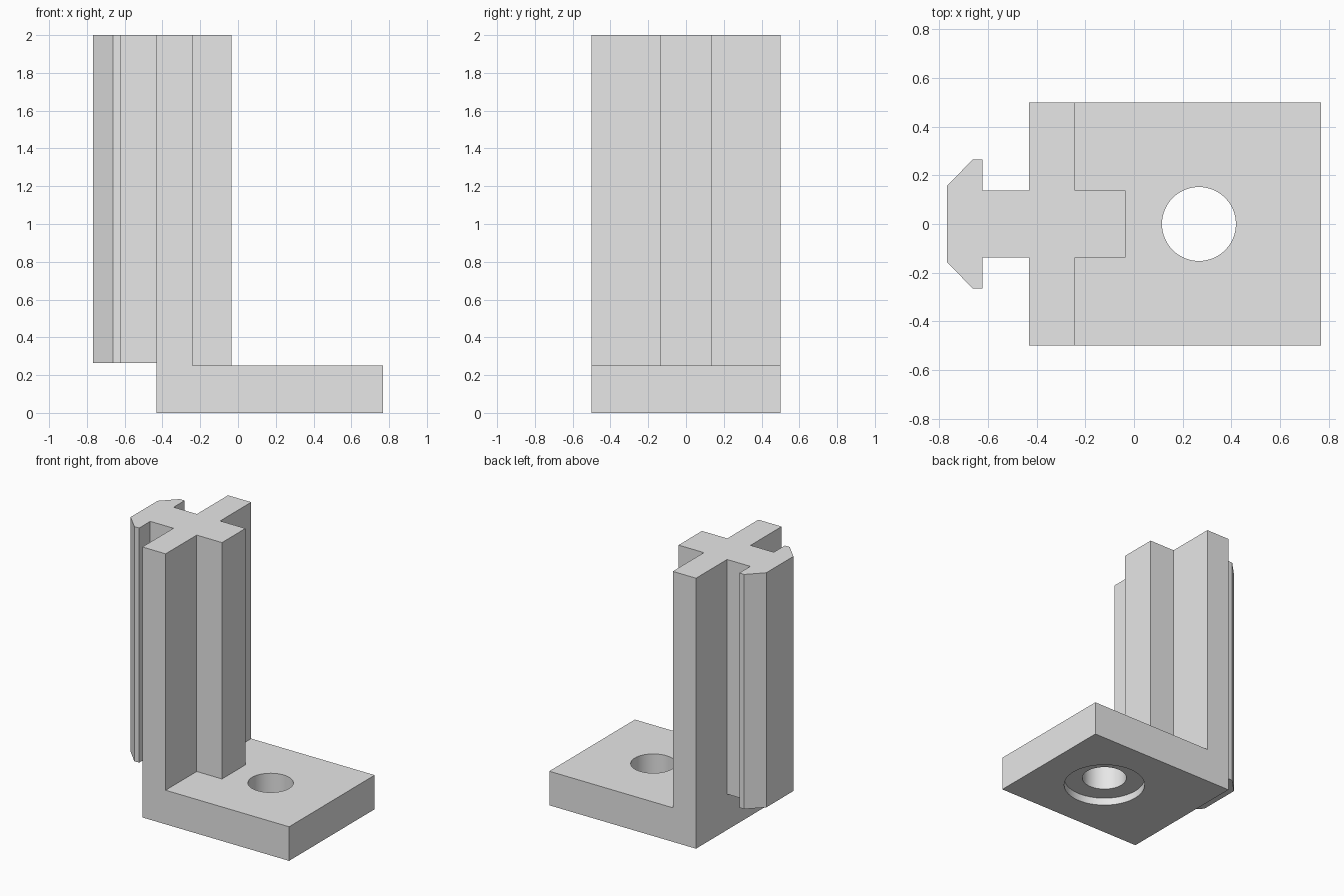
import bpy, bmesh, math

if "Cube" in bpy.data.objects:
    bpy.data.objects.remove(bpy.data.objects["Cube"])

# Single flat colour
grey = bpy.data.materials.new("light grey")
grey.diffuse_color = (0.8, 0.8, 0.8, 1)
grey.use_nodes = True
grey.node_tree.nodes["Principled BSDF"].inputs["Base Color"].default_value = grey.diffuse_color


def prism(name, profile, axis, start, end):
    """Extrude a closed 2D profile along z (profile is x, y) or y (profile is x, z)."""
    bm = bmesh.new()
    place = (lambda a, b: (a, b, start)) if axis == "z" else (lambda a, b: (a, start, b))
    face = bm.faces.new([bm.verts.new(place(a, b)) for a, b in profile])
    moved = bmesh.ops.extrude_face_region(bm, geom=[face])["geom"]
    offset = (0, 0, end - start) if axis == "z" else (0, end - start, 0)
    bmesh.ops.translate(bm, vec=offset, verts=[v for v in moved if isinstance(v, bmesh.types.BMVert)])
    bmesh.ops.recalc_face_normals(bm, faces=bm.faces)
    mesh = bpy.data.meshes.new(name)
    bm.to_mesh(mesh)
    bm.free()
    mesh.materials.append(grey)
    obj = bpy.data.objects.new(name, mesh)
    bpy.context.collection.objects.link(obj)
    return obj


def circle(x, radius, sides=64):
    return [(x + radius * math.cos(2 * math.pi * i / sides),
             radius * math.sin(2 * math.pi * i / sides)) for i in range(sides)]


def combine(target, tool, operation):
    """Apply a boolean and discard the tool."""
    mod = target.modifiers.new(operation, "BOOLEAN")
    mod.operation, mod.object, mod.solver = operation, tool, "EXACT"
    bpy.context.view_layer.objects.active = target
    bpy.ops.object.modifier_apply(modifier=mod.name)
    bpy.data.objects.remove(tool)


# L-shaped bracket: foot and upright plate
bracket = prism("bracket", [(-0.432, 0), (0.768, 0), (0.768, 0.252), (-0.242, 0.252),
                            (-0.242, 2), (-0.432, 2)], "y", -0.5, 0.5)

# Square rib on the inner face of the upright
rib = prism("rib", [(-0.34, -0.137), (-0.035, -0.137), (-0.035, 0.137), (-0.34, 0.137)],
            "z", 0.15, 2)
combine(bracket, rib, "UNION")

# T-shaped sliding tongue with bevelled head on the outer face
half = [(-0.34, 0.137), (-0.622, 0.137), (-0.622, 0.266), (-0.662, 0.266), (-0.768, 0.158)]
tongue = prism("tongue", half + [(x, -y) for x, y in reversed(half)], "z", 0.265, 2)
combine(bracket, tongue, "UNION")

# Bolt hole, with a wide shallow counterbore underneath
combine(bracket, prism("hole", circle(0.267, 0.152), "z", -0.1, 0.4), "DIFFERENCE")
combine(bracket, prism("counterbore", circle(0.267, 0.278), "z", -0.1, 0.055), "DIFFERENCE")

# Smooth the hole walls, keep all edges crisp
bpy.ops.object.select_all(action="DESELECT")
bracket.select_set(True)
bpy.context.view_layer.objects.active = bracket
bpy.ops.object.shade_smooth_by_angle(angle=math.radians(30))
